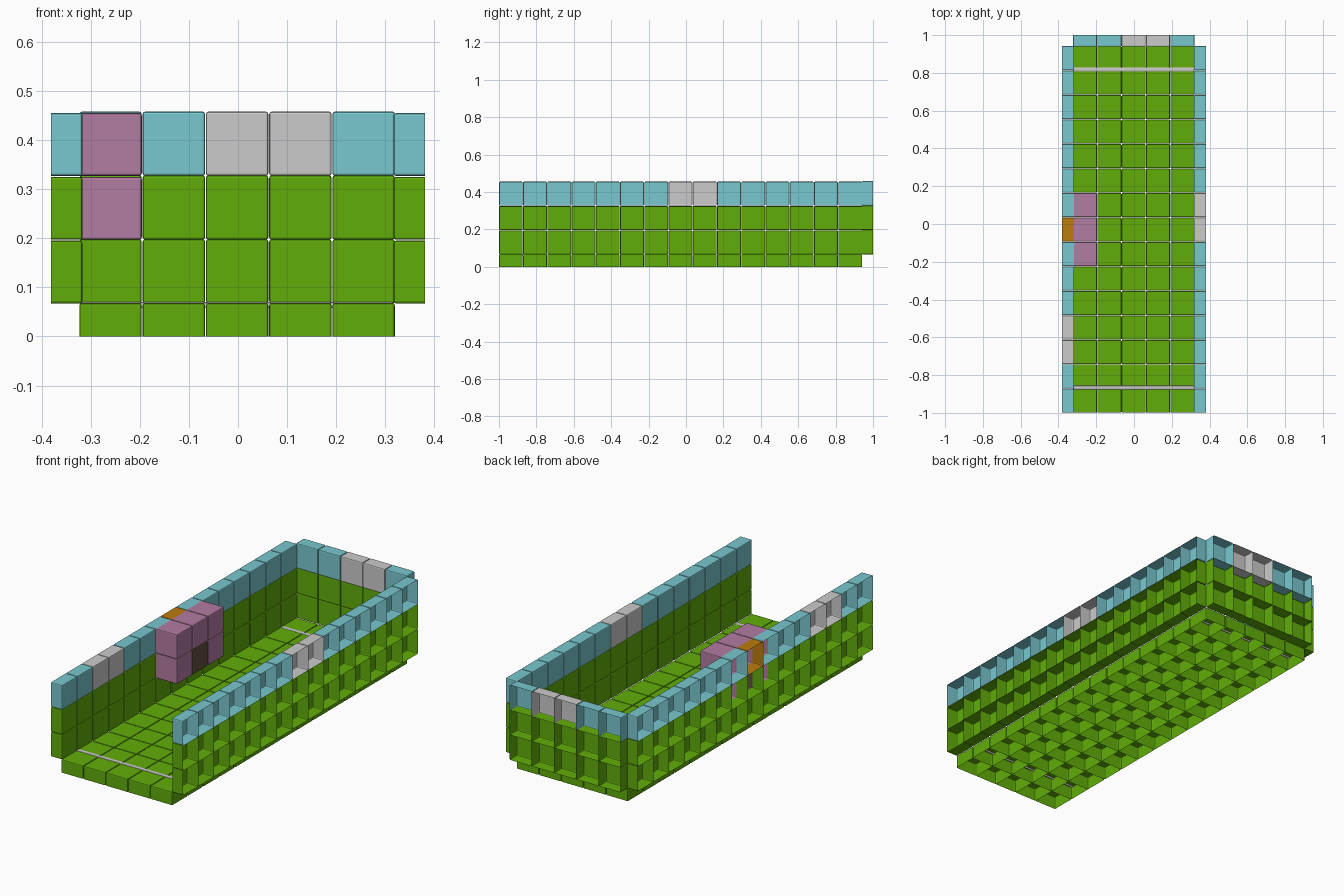
import bpy, bmesh
from mathutils import Vector

if "Cube" in bpy.data.objects:
    bpy.data.objects.remove(bpy.data.objects["Cube"])

P = 0.1294            # tile pitch
G = 0.001             # half gap between tiles
XS = [-0.324 + P * i * 0.996 for i in range(6)]
YS = [-1.0 + P * 1.002 * i - 0.002 * (i > 0) for i in range(16)]
ZS = [0.066, 0.196, 0.326, 0.456]

COLOURS = {
    "green": (0.12, 0.42, 0.003, 1),
    "blue": (0.19, 0.58, 0.63, 1),
    "purple": (0.45, 0.2, 0.36, 1),
    "orange": (0.5, 0.2, 0.004, 1),
    "brown": (0.12, 0.08, 0.05, 1),
}
mats = {}
for key, col in COLOURS.items():
    mats[key] = bpy.data.materials.new(key)
    mats[key].diffuse_color = col

parts = {}            # (part name, colour) -> bmesh


def tile(part, colour, lo, hi, open_dirs):
    """Hollow rounded tile: a box missing the faces that point along open_dirs."""
    bm = parts.setdefault((part, colour), bmesh.new())
    lo, hi = Vector(lo), Vector(hi)
    mid, size = (lo + hi) / 2, hi - lo
    verts = bmesh.ops.create_cube(bm, size=1)["verts"]
    for v in verts:
        v.co = Vector([mid[i] + v.co[i] * size[i] for i in range(3)])
    faces = list({f for v in verts for f in v.link_faces})
    drop = [f for f in faces
            if any((f.calc_center_median() - mid).normalized().dot(Vector(d)) > 0.9
                   for d in open_dirs)]
    if drop:
        bmesh.ops.delete(bm, geom=drop, context='FACES_ONLY')
    edges = list({e for v in verts for e in v.link_edges if not e.is_boundary})
    bmesh.ops.bevel(bm, geom=edges, offset=0.005, segments=2, profile=0.5,
                    affect='EDGES')


# Floor: tiles open underneath
for i in range(5):
    for j in range(15):
        tile("floor", "green", (XS[i] + G, YS[j] + G, 0),
             (XS[i + 1] - G, YS[j + 1] - G, 0.068), [(0, 0, -1)])

# Side walls: tiles open to the outside, coloured top row
for side, name, greys in ((-1, "left_wall", (2, 3)), (1, "right_wall", (7, 8))):
    x0, x1 = sorted((side * 0.317, side * 0.381))
    for j in range(15):
        for k in range(3):
            colour = "green" if k < 2 else ("grey" if j in greys else "blue")
            opened = [(side, 0, 0)]
            # Behind the cabinet the tiles are open right through
            if side < 0 and 6 <= j <= 8 and k > 0:
                opened.append((1, 0, 0))
                if j == 7 and k == 2:
                    colour = "orange"
            tile(name, colour, (x0, YS[j] + G, ZS[k] + G),
                 (x1, YS[j + 1] - G, ZS[k + 1] - G), opened)

# Back wall
for i in range(5):
    for k in range(3):
        colour = "green" if k < 2 else ("grey" if i in (2, 3) else "blue")
        tile("back_wall", colour, (XS[i] + G, 0.939, ZS[k] + G),
             (XS[i + 1] - G, 1.0, ZS[k + 1] + 0.002), [(0, 1, 0)])

# Cabinet block projecting from the left wall
for j in (6, 7, 8):
    for k in (1, 2):
        colour = "brown" if (j, k) == (7, 1) else "purple"
        tile("cabinet", colour, (-0.32, YS[j] + G, ZS[k] + G),
             (-0.196, YS[j + 1] - G, ZS[k + 1] - G), [(-1, 0, 0)])

# Thin cross strips on the floor
for y in (-0.866, 0.818):
    tile("floor_strip", "grey", (-0.322, y - 0.011, 0.058),
         (0.318, y + 0.011, 0.070), [(0, 0, -1)])

for (part, colour), bm in parts.items():
    me = bpy.data.meshes.new(part + "_" + colour)
    bm.to_mesh(me)
    bm.free()
    ob = bpy.data.objects.new(part + "_" + colour, me)
    bpy.context.collection.objects.link(ob)
    if colour in mats:
        me.materials.append(mats[colour])

for m in bpy.data.materials:
    if m.users and not m.is_grease_pencil:
        m.use_nodes = True
        m.node_tree.nodes["Principled BSDF"].inputs["Base Color"].default_value = m.diffuse_color
